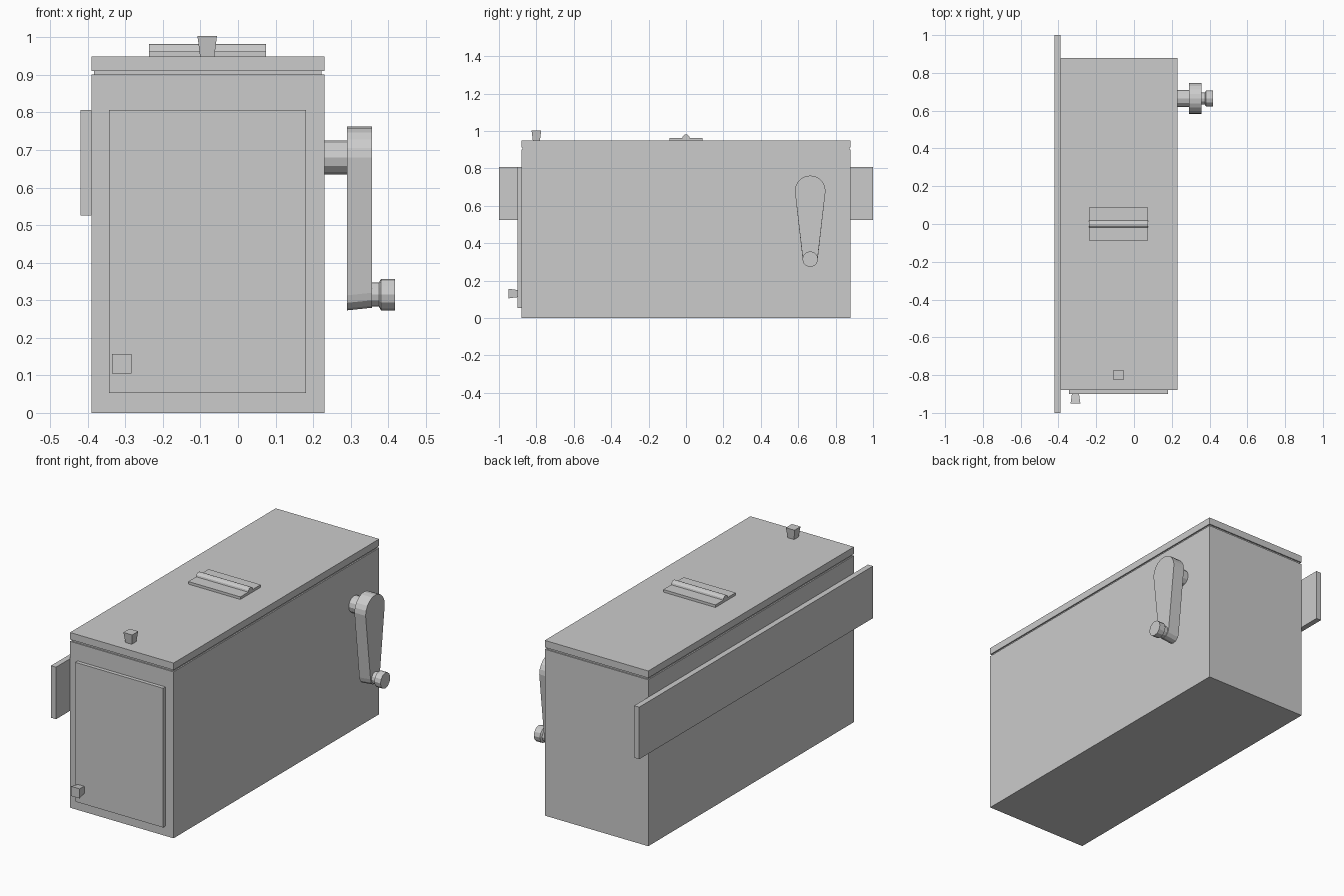
import bpy, bmesh
from math import cos, sin, pi, radians
from mathutils import Vector

if "Cube" in bpy.data.objects:
    bpy.data.objects.remove(bpy.data.objects["Cube"])


def loft(name, rings):
    """Closed solid skinned through rings of equal point count."""
    bm = bmesh.new()
    loops = [[bm.verts.new(p) for p in ring] for ring in rings]
    n = len(loops[0])
    for a, b in zip(loops, loops[1:]):
        for i in range(n):
            j = (i + 1) % n
            bm.faces.new((a[i], a[j], b[j], b[i]))
    bm.faces.new(loops[0])
    bm.faces.new(loops[-1])
    bmesh.ops.recalc_face_normals(bm, faces=bm.faces)
    me = bpy.data.meshes.new(name)
    bm.to_mesh(me)
    bm.free()
    ob = bpy.data.objects.new(name, me)
    bpy.context.collection.objects.link(ob)
    return ob


def rect(x0, x1, y0, y1, z):
    return [(x0, y0, z), (x1, y0, z), (x1, y1, z), (x0, y1, z)]


def box(name, x0, x1, y0, y1, z0, z1):
    return loft(name, [rect(x0, x1, y0, y1, z0), rect(x0, x1, y0, y1, z1)])


def knob(name, base, axis, length=0.055, small=0.019, big=0.026):
    """Square knob flaring outwards along axis."""
    ob = loft(name, [rect(-small, small, -small, small, 0),
                     rect(-big, big, -big, big, length)])
    ob.rotation_euler = Vector((0, 0, 1)).rotation_difference(Vector(axis)).to_euler()
    ob.location = base
    return ob


def turned(name, y, z, profile, sides=12):
    """Round part along x from (x, radius) pairs."""
    return loft(name, [[(x, y + r * cos(2 * pi * i / sides), z + r * sin(2 * pi * i / sides))
                        for i in range(sides)] for x, r in profile])


# Case with lid, separated by a shallow groove
X0, X1, Y = -0.39, 0.23, 0.88
g = 0.007
loft("case_with_lid", [rect(X0 + i, X1 - i, -Y + i, Y - i, z) for z, i in
                       ((0, 0), (0.901, 0), (0.901, g), (0.911, g), (0.911, 0), (0.949, 0))])

# Long board on the left side
box("side_board", -0.42, X0, -1, 1, 0.525, 0.807)

# Front door and its knob
box("front_door", -0.344, 0.181, -0.90, -Y, 0.053, 0.807)
knob("door_knob", (-0.31, -0.90, 0.131), (0, -1, 0), length=0.05)

# Lid knob and handle
knob("lid_knob", (-0.082, -0.80, 0.949), (0, 0, 1))
box("handle_plate", -0.237, 0.075, -0.087, 0.087, 0.949, 0.963)
ridge = [(0.02 * cos(pi * i / 6), 0.962 + 0.02 * sin(pi * i / 6)) for i in range(7)]
loft("handle_ridge", [[(x, y, z) for y, z in ridge] for x in (-0.237, 0.075)])

# Crank: hub, tapered arm and grip
CY, CZ = 0.664, 0.68
turned("crank_hub", CY, CZ, [(X1, 0.045), (0.29, 0.045)])


def arm_ring(x, lift):
    top = [(CY + 0.082 * cos(radians(a)), CZ + 0.082 * sin(radians(a)))
           for a in range(0, 181, 18)]
    foot = [(CY + 0.04 * cos(radians(a)), 0.313 + 0.04 * sin(radians(a)) + lift)
            for a in range(180, 361, 30)]
    return [(x, y, z) for y, z in top + foot]


loft("crank_arm", [arm_ring(0.29, 0), arm_ring(0.357, 0.007)])
turned("crank_grip", CY, 0.315,
       [(0.35, 0.032), (0.375, 0.032), (0.381, 0.042), (0.418, 0.042)])
